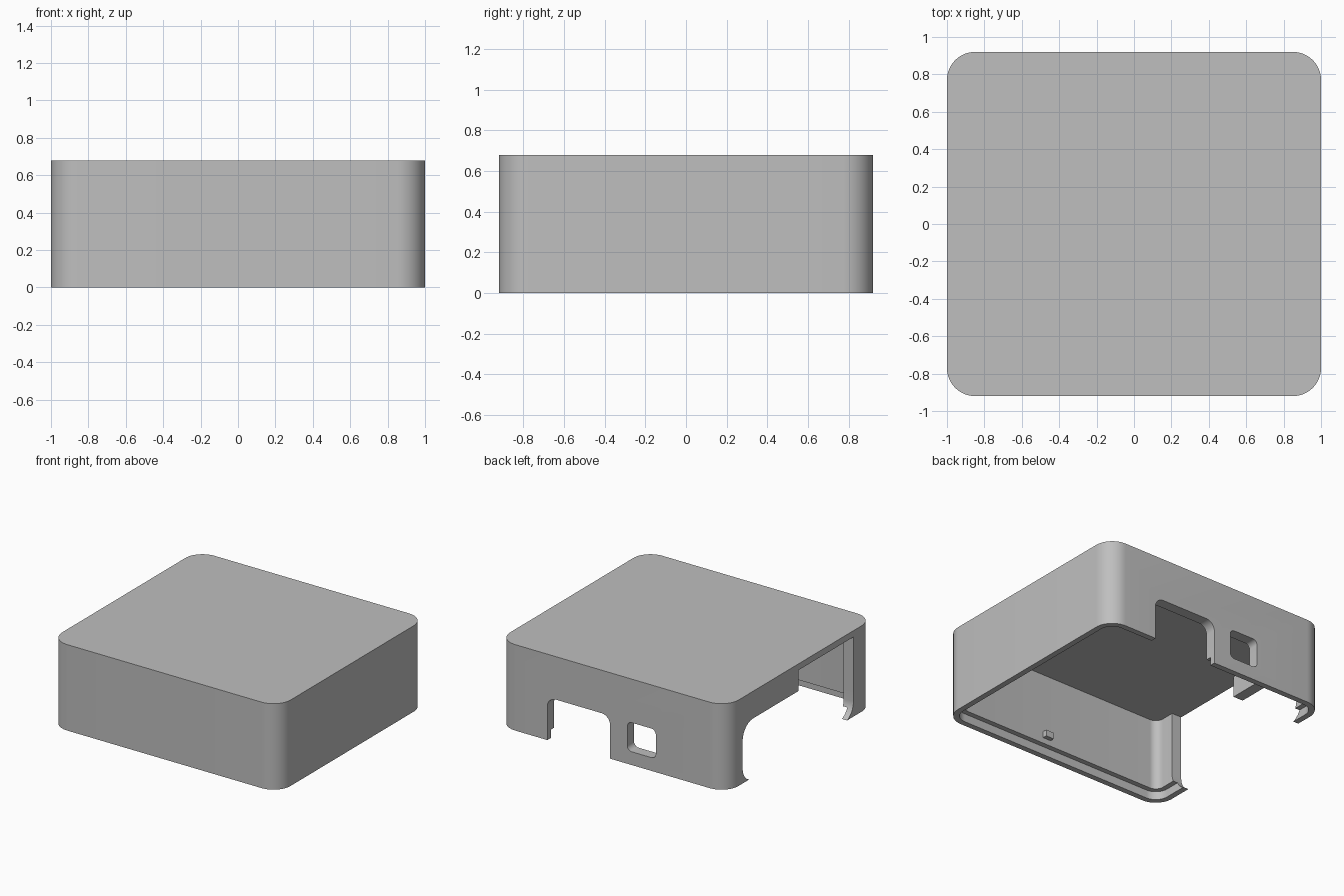
import bpy, bmesh, math

cube = bpy.data.objects.get("Cube")
if cube:
    bpy.data.objects.remove(cube, do_unlink=True)

grey = bpy.data.materials.new("plain_grey")
grey.use_nodes = True
colour = (0.52, 0.52, 0.52, 1)
grey.diffuse_color = colour
grey.node_tree.nodes["Principled BSDF"].inputs["Base Color"].default_value = colour

# Maps a flat outline (a, b) and a depth c to space, by extrusion axis
AXES = {
    "x": lambda a, b, c: (c, a, b),
    "y": lambda a, b, c: (a, c, b),
    "z": lambda a, b, c: (a, b, c),
}


def rounded_prism(name, axis, a0, a1, b0, b1, c0, c1, radius=0, steps=12):
    """Rounded rectangle extruded along an axis from c0 to c1."""
    outline = []
    corners = [(a1, b1, -1, -1), (a0, b1, 1, -1), (a0, b0, 1, 1), (a1, b0, -1, 1)]
    for i, (a, b, sa, sb) in enumerate(corners):
        for k in range(steps + 1 if radius else 1):
            t = math.pi / 2 * (i + k / steps)
            outline.append((a + radius * (sa + math.cos(t)), b + radius * (sb + math.sin(t))))
    if not radius:
        outline = [(a, b) for a, b, _, _ in corners]
    bm = bmesh.new()
    place = AXES[axis]
    low = [bm.verts.new(place(a, b, c0)) for a, b in outline]
    high = [bm.verts.new(place(a, b, c1)) for a, b in outline]
    bm.faces.new(low[::-1])
    bm.faces.new(high)
    n = len(outline)
    for i in range(n):
        j = (i + 1) % n
        bm.faces.new((low[i], low[j], high[j], high[i]))
    bmesh.ops.recalc_face_normals(bm, faces=bm.faces)
    mesh = bpy.data.meshes.new(name)
    bm.to_mesh(mesh)
    bm.free()
    obj = bpy.data.objects.new(name, mesh)
    mesh.materials.append(grey)
    bpy.context.collection.objects.link(obj)
    return obj


def select_only(obj):
    bpy.ops.object.select_all(action="DESELECT")
    obj.select_set(True)
    bpy.context.view_layer.objects.active = obj


def cut(target, cutter):
    """Subtract the cutter from the target, then discard it."""
    cutter.hide_render = True
    mod = target.modifiers.new("cut", "BOOLEAN")
    mod.operation = "DIFFERENCE"
    mod.solver = "EXACT"
    mod.object = cutter
    select_only(target)
    bpy.ops.object.modifier_apply(modifier=mod.name)
    bpy.data.objects.remove(cutter, do_unlink=True)


# Overall sizes
HX, HY, HEIGHT, RADIUS = 1.0, 0.92, 0.68, 0.15
WALL, RIM, CEILING, STEP = 0.085, 0.045, 0.63, 0.065


def footprint(name, inset, z0, z1):
    x, y = HX - inset, HY - inset
    return rounded_prism(name, "z", -x, x, -y, y, z0, z1, RADIUS - inset)


# Open-bottomed cover with a stepped rim
cover = footprint("cover_shell", 0, 0, HEIGHT)
cut(cover, footprint("cavity", WALL, -0.2, CEILING))
cut(cover, footprint("rim_recess", RIM, -0.2, STEP))

# Back openings: a tall one open at the bottom and a small window
cut(cover, rounded_prism("tall_opening", "y", 0.02, 0.57, -0.3, 0.34, 0.8, 1.1, 0.075))
cut(cover, rounded_prism("small_window", "y", -0.38, -0.13, 0.105, 0.335, 0.8, 1.1, 0.04))

# Large stepped opening in the right side
cut(cover, rounded_prism("side_opening", "x", -0.665, 0.72, -0.01, 0.465, -1.1, -0.87, 0.13))
cut(cover, rounded_prism("side_opening_upper", "x", -0.665, 0.02, 0.2, CEILING, -1.1, -0.87))

# Small catch inside the front wall
catch = rounded_prism("inner_catch", "y", 0.08, 0.15, 0.11, 0.16, -HY + WALL - 0.01, -HY + WALL + 0.035)

for obj in (cover, catch):
    select_only(obj)
    bpy.ops.object.shade_smooth_by_angle(angle=math.radians(30))
